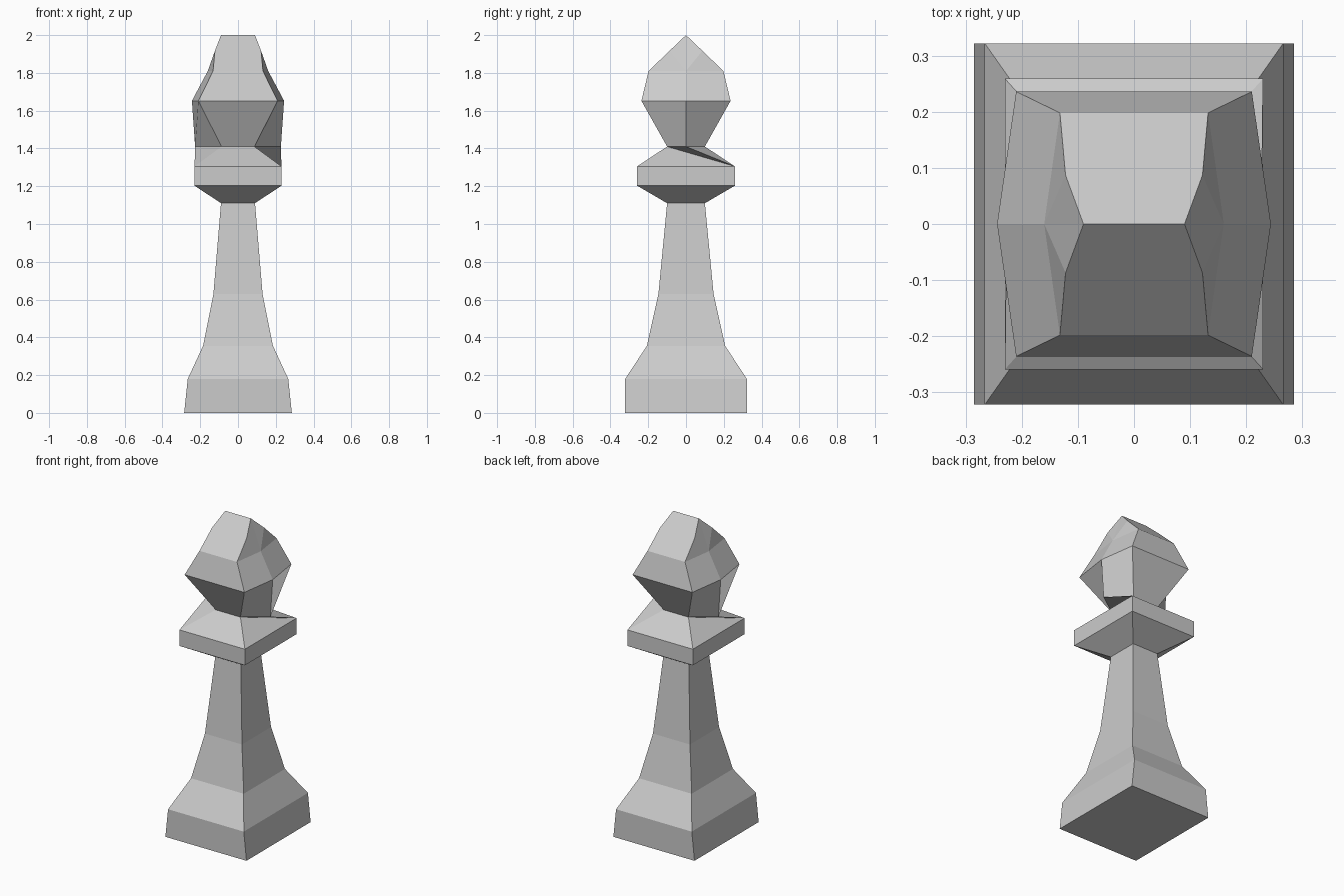
import bpy
import bmesh

if "Cube" in bpy.data.objects:
    bpy.data.objects.remove(bpy.data.objects["Cube"])


def rect_ring(bm, x, y, z):
    return [bm.verts.new((sx * x, sy * y, z))
            for sx, sy in ((1, -1), (1, 1), (-1, 1), (-1, -1))]


def hex_ring(bm, x, y, mid, z):
    # rectangle with an extra point in the middle of each side
    return [bm.verts.new(p) for p in (
        (x, -y, z), (mid, 0, z), (x, y, z),
        (-x, y, z), (-mid, 0, z), (-x, -y, z))]


def bridge(bm, a, b):
    n = len(a)
    for i in range(n):
        j = (i + 1) % n
        bm.faces.new((a[i], a[j], b[j], b[i]))


def finish(bm, name):
    mesh = bpy.data.meshes.new(name)
    bm.to_mesh(mesh)
    bm.free()
    obj = bpy.data.objects.new(name, mesh)
    bpy.context.collection.objects.link(obj)


NECK = (0.087, 0.10, 0.227, 1.41)

# base, stem and collar: stacked rectangular sections (half x, half y, z)
bm = bmesh.new()
rings = [rect_ring(bm, *s) for s in (
    (0.285, 0.322, 0), (0.266, 0.322, 0.18), (0.185, 0.207, 0.355),
    (0.13, 0.146, 0.63), (0.09, 0.10, 1.11),
    (0.23, 0.259, 1.203), (0.23, 0.259, 1.305))]
bm.faces.new(rings[0][::-1])
for a, b in zip(rings, rings[1:]):
    bridge(bm, a, b)

# collar top: slopes in to the six-sided neck
r, h = rings[-1], hex_ring(bm, *NECK)
for k in (0, 1):
    r0, r1, r2 = (r[(i + 2 * k) % 4] for i in range(3))
    h0, h1, h2, h3 = (h[(i + 3 * k) % 6] for i in range(4))
    bm.faces.new((r0, r1, h0))
    bm.faces.new((r1, h1, h0))
    bm.faces.new((r1, h2, h1))
    bm.faces.new((r1, r2, h3, h2))
finish(bm, "base_stem_and_collar")

# head: six-sided sections (half x, half y, side middle x, z)
bm = bmesh.new()
rings = [hex_ring(bm, *s) for s in (
    NECK, (0.21, 0.236, 0.244, 1.652), (0.132, 0.198, 0.16, 1.81))]
for a, b in zip(rings, rings[1:]):
    bridge(bm, a, b)

# wedge-shaped top with a ridge along x
c = rings[-1]
s = [bm.verts.new((sx * 0.122, sy * 0.087, 1.917))
     for sx, sy in ((1, -1), (1, 1), (-1, 1), (-1, -1))]
right, left = (bm.verts.new((x, 0, 2)) for x in (0.09, -0.09))
bm.faces.new((c[5], c[0], s[0], right, left, s[3]))
bm.faces.new((c[2], c[3], s[2], left, right, s[1]))
for a, m, b, sa, sb, tip in ((c[0], c[1], c[2], s[0], s[1], right),
                             (c[3], c[4], c[5], s[2], s[3], left)):
    for tri in ((a, m, sa), (m, tip, sa), (m, b, sb), (m, sb, tip)):
        bm.faces.new(tri)
finish(bm, "head")
